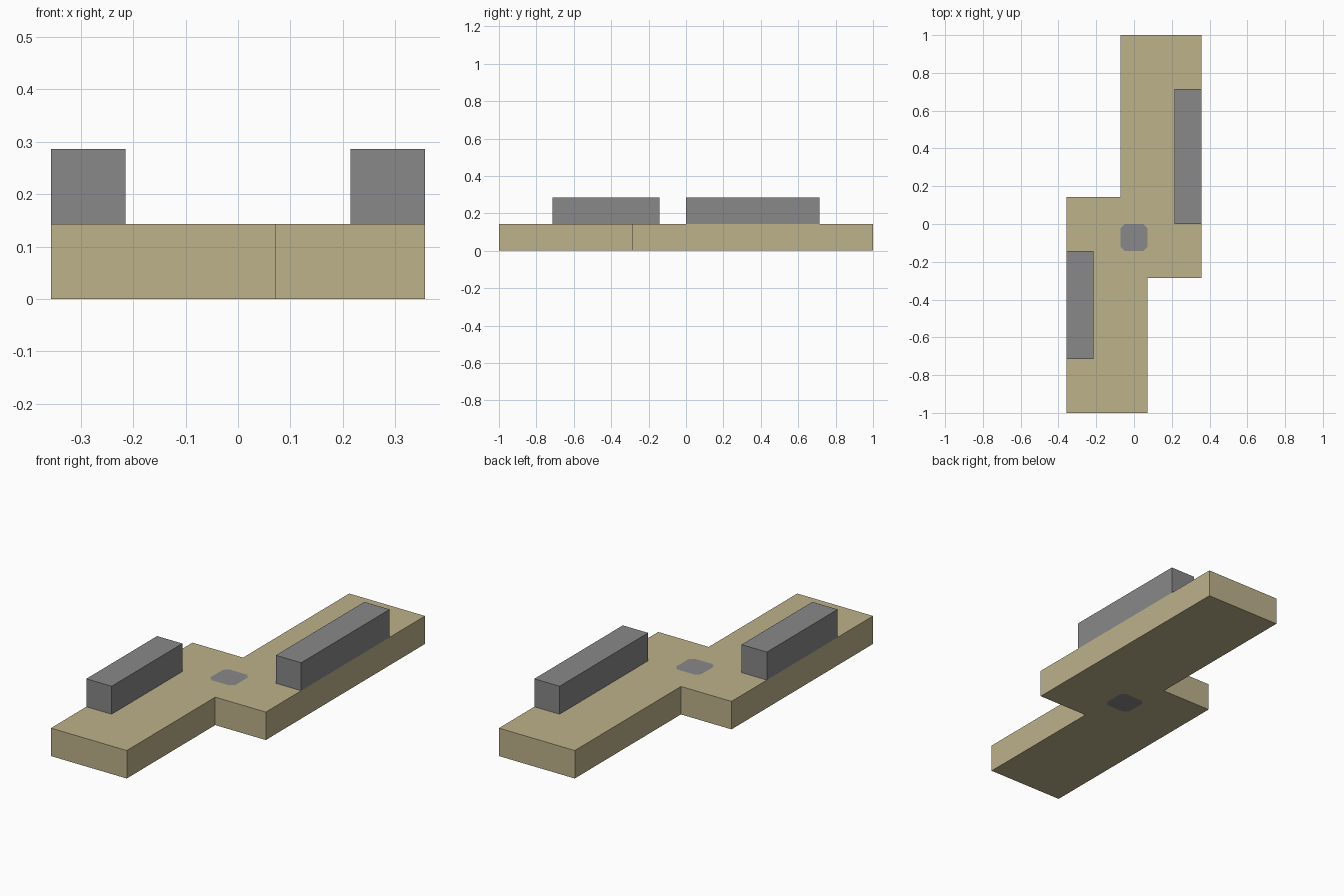
import bpy
import bmesh

default = bpy.data.objects.get("Cube")
if default:
    bpy.data.objects.remove(default, do_unlink=True)

U = 1 / 7  # module: the plate is 14 modules long


def material(name, rgb):
    mat = bpy.data.materials.new(name)
    mat.use_nodes = True
    mat.diffuse_color = (*rgb, 1)
    mat.node_tree.nodes["Principled BSDF"].inputs["Base Color"].default_value = (*rgb, 1)
    return mat


def prism(name, outline, bottom, top, mat):
    """Extrude an outline, given in modules, between two heights."""
    bm = bmesh.new()
    face = bm.faces.new([bm.verts.new((x * U, y * U, bottom * U)) for x, y in outline])
    grown = bmesh.ops.extrude_face_region(bm, geom=[face])["geom"]
    verts = [g for g in grown if isinstance(g, bmesh.types.BMVert)]
    bmesh.ops.translate(bm, verts=verts, vec=(0, 0, (top - bottom) * U))
    bmesh.ops.recalc_face_normals(bm, faces=bm.faces)
    mesh = bpy.data.meshes.new(name)
    bm.to_mesh(mesh)
    bm.free()
    mesh.materials.append(mat)
    obj = bpy.data.objects.new(name, mesh)
    bpy.context.collection.objects.link(obj)
    return obj


def rectangle(x0, x1, y0, y1):
    return [(x0, y0), (x1, y0), (x1, y1), (x0, y1)]


tan = material("tan", (0.51, 0.445, 0.258))
grey = material("grey", (0.246, 0.246, 0.246))

# Stepped base plate
base = prism("base_plate", [(-2.5, -7), (0.5, -7), (0.5, -2), (2.5, -2),
                            (2.5, 7), (-0.5, 7), (-0.5, 1), (-2.5, 1)], 0, 1, tan)

# Pivot pin with clipped corners, flush with both sides of the plate
h, c = 0.5, 0.35
corners = [(c, -h), (h, -c), (h, c), (c, h), (-c, h), (-h, c), (-h, -c), (-c, -h)]
pin_outline = [(x, y - 0.5) for x, y in corners]
cutter = prism("pin_hole_cutter", pin_outline, -1, 2, tan)
cutter.hide_render = True
hole = base.modifiers.new("pin_hole", "BOOLEAN")
hole.operation = "DIFFERENCE"
hole.solver = "EXACT"
hole.object = cutter
bpy.context.view_layer.objects.active = base
bpy.ops.object.modifier_apply(modifier=hole.name)
bpy.data.objects.remove(cutter, do_unlink=True)
prism("pivot_pin", pin_outline, 0, 1, grey)

# Raised rails along the outer edges
prism("left_rail", rectangle(1.5, 2.5, 0, 5), 1, 2, grey)
prism("right_rail", rectangle(-2.5, -1.5, -5, -1), 1, 2, grey)
